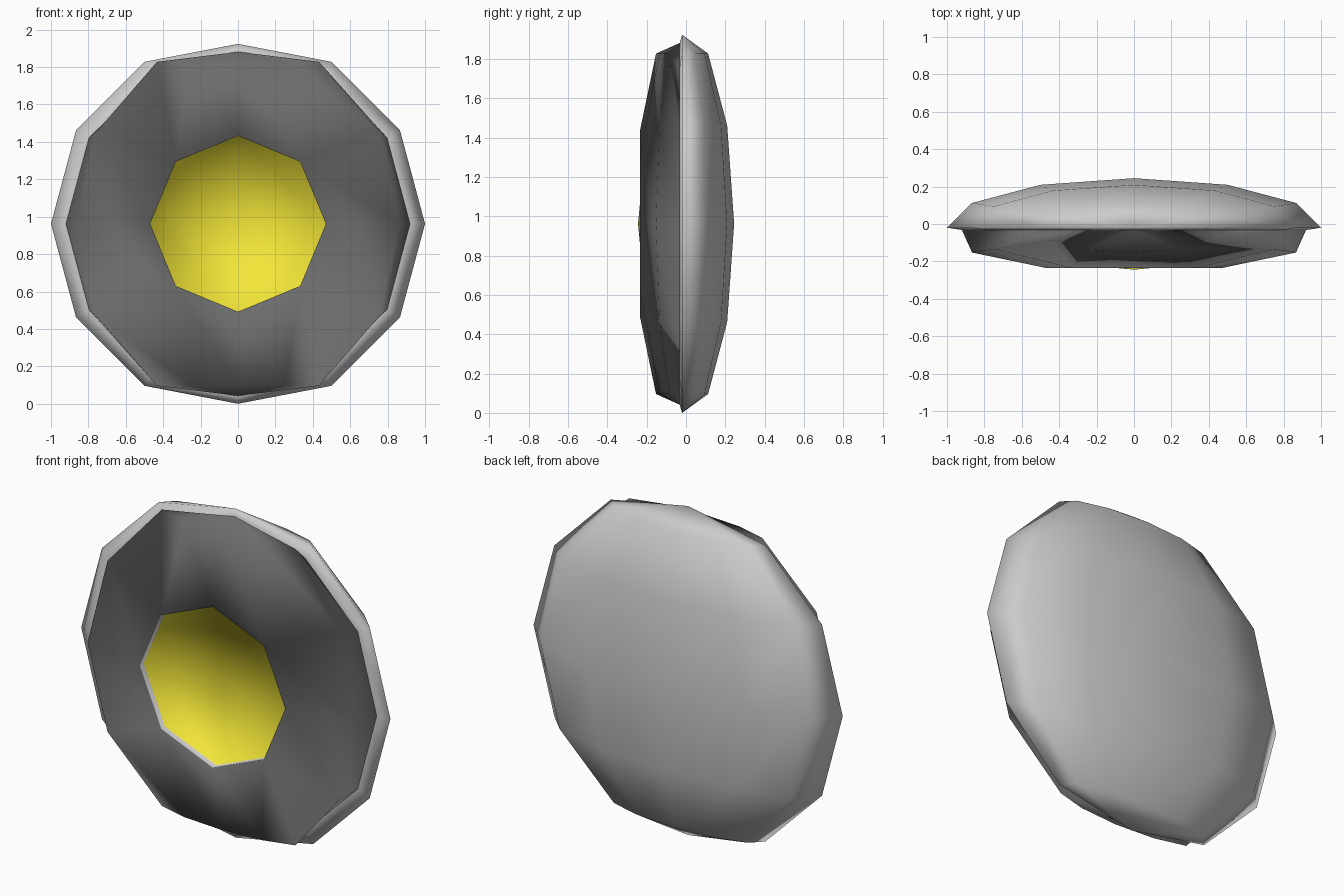
import bpy, bmesh
from math import sin, cos, radians
from mathutils import Vector

if "Cube" in bpy.data.objects:
    bpy.data.objects.remove(bpy.data.objects["Cube"])

CZ = 0.962       # height of the disc centre
RIM_Y = -0.02    # plane of the outer rim


def material(name, rgb):
    m = bpy.data.materials.new(name)
    m.diffuse_color = (*rgb, 1)
    m.use_nodes = True
    m.node_tree.nodes["Principled BSDF"].inputs["Base Color"].default_value = m.diffuse_color
    return m


def sphere_point(i, j, side):
    """Point of a flattened half sphere with upright poles, 30 degree steps."""
    lat, lon = radians(30 * i - 90), radians(30 * j)
    return Vector((cos(lat) * cos(lon),
                   RIM_Y + side * 0.265 * cos(lat) * sin(lon), sin(lat)))


def on_rim(i, j):
    return i in (0, 6) or j in (0, 6)


def rim_point(i, j):
    p = sphere_point(i, j, 1)
    p.y = RIM_Y
    if i in (0, 6):
        p.z *= CZ      # poles are slightly pulled in
    return p


def dark_edge(i, j):
    p = sphere_point(i, j, 1) * 0.92
    p.y = -0.032
    return p


class Mesh:
    def __init__(self):
        self.bm, self.verts = bmesh.new(), {}

    def vert(self, p):
        key = tuple(round(c, 4) for c in p)
        if key not in self.verts:
            self.verts[key] = self.bm.verts.new(key)
        return self.verts[key]

    def face(self, points, facing, mat=0):
        """Add a face, dropping doubled corners, turned towards 'facing'."""
        vs = list(dict.fromkeys(self.vert(p) for p in points))
        if len(vs) < 3:
            return
        f = self.bm.faces.new(vs)
        f.normal_update()
        if f.normal.dot(facing) < 0:
            f.normal_flip()
        f.material_index, f.smooth = mat, True

    def finish(self, name, mats=()):
        me = bpy.data.meshes.new(name)
        self.bm.to_mesh(me)
        self.bm.free()
        for m in mats:
            me.materials.append(m)
        ob = bpy.data.objects.new(name, me)
        ob.location.z = CZ
        bpy.context.collection.objects.link(ob)


FRONT, BACK = Vector((0, -1, 0)), Vector((0, 1, 0))
CELLS = [(i, j) for i in range(6) for j in range(6)]


def corners(i, j):
    return [(i, j), (i + 1, j), (i + 1, j + 1), (i, j + 1)]


# Back shell with its narrow front lip
shell = Mesh()
for c in CELLS:
    shell.face([rim_point(*k) if on_rim(*k) else sphere_point(*k, 1)
                for k in corners(*c)], BACK)
outline = [(i, 0) for i in range(7)] + [(i, 6) for i in range(5, 0, -1)]
for a, b in zip(outline, outline[1:] + outline[:1]):
    shell.face([rim_point(*a), rim_point(*b), dark_edge(*b), dark_edge(*a)], FRONT)
shell.finish("back_shell")

# Front: the eight points round the centre form the octagonal opening
ring = [(3, 2), (4, 2), (4, 3), (4, 4), (3, 4), (2, 4), (2, 3), (2, 2)]


def opening(k, y):
    a = radians(45 * ring.index(k))
    return Vector((0.47 * cos(a), y, 0.47 * sin(a)))


def front_point(k):
    if on_rim(*k):
        return dark_edge(*k)
    return opening(k, -0.235) if k in ring else sphere_point(*k, -1)


def centre_point(k):
    return Vector((0, -0.244, 0)) if k == (3, 3) else opening(k, -0.2)


front = Mesh()
for c in CELLS:
    ks = corners(*c)
    if (3, 3) in ks:
        front.face([centre_point(k) for k in ks], FRONT, 1)    # yellow centre
    else:
        front.face([front_point(k) for k in ks], FRONT, 0)     # dark ring
for a, b in zip(ring, ring[1:] + ring[:1]):                    # opening wall
    mid = opening(a, 0) + opening(b, 0)
    front.face([opening(a, -0.235), opening(b, -0.235),
                opening(b, -0.2), opening(a, -0.2)], -mid, 2)
front.finish("front_face", [material("dark_grey", (0.15, 0.15, 0.15)),
                            material("yellow", (0.9, 0.8, 0.04)),
                            material("light_grey", (0.8, 0.8, 0.8))])
